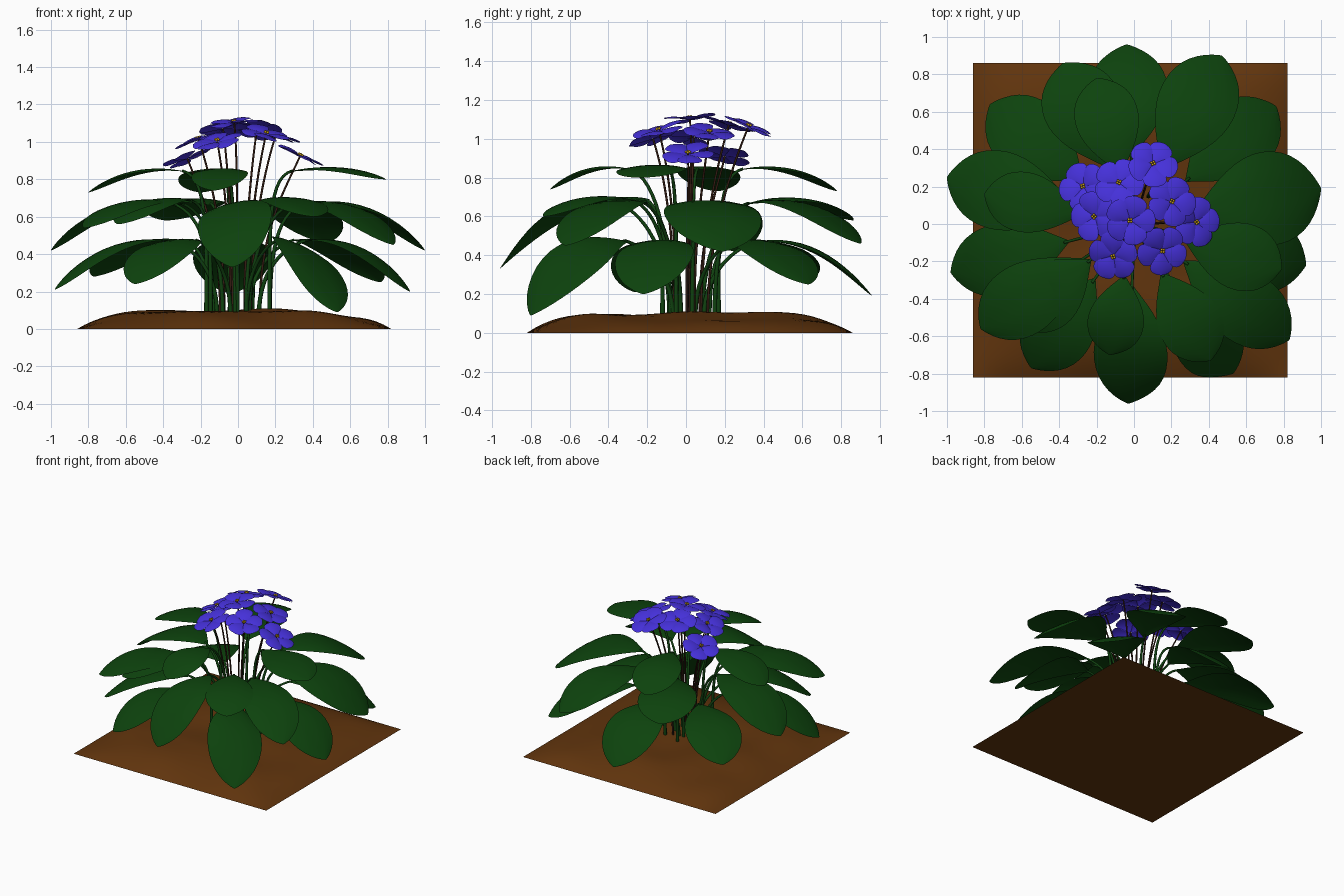
import bpy, bmesh, math, random
from mathutils import Vector, Matrix, noise

if "Cube" in bpy.data.objects:
    bpy.data.objects.remove(bpy.data.objects["Cube"])

random.seed(4)


def material(name, rgb):
    m = bpy.data.materials.new(name)
    m.diffuse_color = (*rgb, 1)
    m.use_nodes = True
    m.node_tree.nodes["Principled BSDF"].inputs["Base Color"].default_value = m.diffuse_color
    return m


GREEN = material("leaf green", (0.004, 0.056, 0.004))
STALK = material("petiole green", (0.005, 0.055, 0.005))
BROWN = material("flower stalk", (0.035, 0.012, 0.006))
VIOLET = material("petal violet", (0.06, 0.03, 0.7))
YELLOW = material("stamen yellow", (0.6, 0.35, 0.01))
EARTH = material("soil brown", (0.12, 0.035, 0.004))


def mesh_object(name, bm, mat, level=0):
    me = bpy.data.meshes.new(name)
    bm.to_mesh(me)
    bm.free()
    for p in me.polygons:
        p.use_smooth = True
    me.materials.append(mat)
    ob = bpy.data.objects.new(name, me)
    bpy.context.collection.objects.link(ob)
    if level:
        s = ob.modifiers.new("smooth", 'SUBSURF')
        s.levels = s.render_levels = level
    return ob


def stalk(name, a, b, c, d, radius, end, mat):
    """Tapered bezier tube from a to d with handles b and c."""
    cu = bpy.data.curves.new(name, 'CURVE')
    cu.dimensions = '3D'
    cu.bevel_depth = radius
    cu.bevel_resolution = 2
    cu.resolution_u = 14
    cu.use_fill_caps = True
    sp = cu.splines.new('BEZIER')
    sp.bezier_points.add(1)
    p, q = sp.bezier_points
    for k in (p, q):
        k.handle_left_type = k.handle_right_type = 'FREE'
    p.co, p.handle_left, p.handle_right = a, a, b
    q.co, q.handle_left, q.handle_right = d, c, d
    q.radius = end
    cu.materials.append(mat)
    bpy.context.collection.objects.link(bpy.data.objects.new(name, cu))


def sheet(bm, rows):
    """Skin a grid of points, one row after another."""
    grid = [[bm.verts.new(p) for p in r] for r in rows]
    for r0, r1 in zip(grid, grid[1:]):
        for i in range(len(r0) - 1):
            bm.faces.new((r0[i], r0[i + 1], r1[i + 1], r1[i]))


# soil: low mound on a square, flat underneath
bm = bmesh.new()
bmesh.ops.create_grid(bm, x_segments=40, y_segments=40, size=0.84)
for v in bm.verts:
    u, w = abs(v.co.x / 0.84), abs(v.co.y / 0.84)
    lift = (1 - u ** 5) * (1 - w ** 5)
    v.co.z = lift * (0.095 + 0.03 * noise.noise(v.co * 2.6))
    v.co += Vector((-0.02, 0.02, 0))
mesh_object("soil_mound", bm, EARTH)
bm = bmesh.new()
bmesh.ops.create_grid(bm, x_segments=1, y_segments=1, size=0.84)
bmesh.ops.translate(bm, verts=bm.verts, vec=(-0.02, 0.02, 0))
bmesh.ops.reverse_faces(bm, faces=bm.faces)
mesh_object("soil_underside", bm, EARTH)

# leaf outline: (position along blade, share of half width)
OUTLINE = [(0, .03), (.07, .22), (.2, .58), (.36, .88), (.52, 1.02), (.68, 1.0),
           (.82, .84), (.92, .55), (.98, .22), (1, .02)]


def leaf(name, tip, half, start_r, start_z, lift, roll):
    tip = Vector(tip)
    out = Vector((tip.x, tip.y, 0)).normalized()
    a = out * start_r + Vector((0, 0, start_z))
    mid = a.lerp(tip, 0.55)
    mid.z = start_z + lift
    side = Vector((-out.y, out.x, 0))
    rows = []
    for t, w in OUTLINE:
        c = a * (1 - t) ** 2 + mid * 2 * t * (1 - t) + tip * t * t
        tan = ((mid - a) * (1 - t) + (tip - mid) * t).normalized()
        s = Matrix.Rotation(roll * (1 - t ** 4), 3, tan) @ side
        up = tan.cross(s)
        rows.append([c + s * (k * half * w) - up * (0.16 * half * w * k * k - 0.05 * half * w * abs(k))
                     for k in (-1, -.66, -.33, 0, .33, .66, 1)])
    bm = bmesh.new()
    sheet(bm, rows)
    bmesh.ops.recalc_face_normals(bm, faces=bm.faces)
    if sum(f.normal.z for f in bm.faces) < 0:
        bmesh.ops.reverse_faces(bm, faces=bm.faces)
    mesh_object(name, bm, GREEN, 1)
    # petiole
    root = out * random.uniform(0.06, 0.2) + Vector((0, 0, 0.08))
    stalk(name + "_petiole", root, root + Vector((0, 0, 0.6 * (start_z - 0.1))),
          a - (mid - a).normalized() * 0.12, a.lerp(mid, 0.08), 0.012, 0.6, STALK)


# tiers of leaves: tip x, y, z, half width, roll
TIERS = {
    "low": (0.36, 0.47, 0.07, [
        (-.04, .96, .19, .21, 0), (.76, .63, .25, .2, 0), (.92, -.22, .2, .2, 0),
        (.53, -.8, .09, .2, -.3), (-.55, -.77, .24, .19, 0), (-.98, -.26, .21, .19, 0),
        (-.77, .64, .28, .2, 0)]),
    "middle": (0.33, 0.66, 0.11, [
        (1.0, .19, .42, .25, 0), (.47, .9, .46, .21, 0), (-.38, .86, .58, .21, 0),
        (-1.0, .25, .42, .21, 0), (-.82, -.56, .54, .19, 0), (-.03, -.96, .33, .2, .2),
        (.83, -.62, .45, .19, 0)]),
    "inner": (0.3, 0.68, 0.08, [
        (.41, -.73, .6, .17, 0), (-.64, -.53, .56, .18, 0)]),
    "top": (0.28, 0.84, 0.07, [
        (.79, -.24, .8, .18, 0), (-.2, .78, .73, .17, 0), (-.8, .16, .73, .16, 0),
        (-.13, -.7, .74, .15, 0)]),
}
for tier, (r, z, lift, leaves) in TIERS.items():
    for i, (x, y, tz, half, roll) in enumerate(leaves):
        leaf(f"{tier}_leaf_{i + 1}", (x, y, tz), half, r, z, lift, roll)


def flower(name, pos, spin):
    pos = Vector(pos)
    out = Vector((pos.x, pos.y - 0.04, 0))
    normal = (Vector((0, 0, 1)) + out * 1.0 + out.normalized() * 0.12).normalized()
    place = Matrix.Translation(pos) @ normal.to_track_quat('Z', 'Y').to_matrix().to_4x4()
    # five rounded petals, each at its own slight tilt
    bm = bmesh.new()
    for k in range(5):
        turn = (Matrix.Rotation(spin + k * math.tau / 5, 4, 'Z')
                @ Matrix.Rotation(random.uniform(-.1, .06), 4, 'Y')
                @ Matrix.Rotation(random.uniform(-.12, .12), 4, 'X'))
        rows = []
        for t, w in ((0, .1), (.2, .45), (.45, .9), (.7, 1.05), (.88, .84), (.97, .46), (1, .1)):
            rows.append([place @ turn @ Vector((0.006 + 0.13 * t, s * 0.064 * w,
                         0.014 * math.sin(2.8 * t) - 0.01 * s * s * w))
                         for s in (-1, -.5, 0, .5, 1)])
        sheet(bm, rows)
    mesh_object(name + "_petals", bm, VIOLET, 1)
    # stamens
    bm = bmesh.new()
    for k in range(4):
        off = Matrix.Rotation(k * math.pi / 2, 4, 'Z') @ Vector((0.009, 0, 0.014))
        bmesh.ops.create_icosphere(bm, subdivisions=1, radius=0.008,
                                   matrix=place @ Matrix.Translation(off))
    mesh_object(name + "_stamens", bm, YELLOW)
    # stalk
    root = Vector((pos.x * 0.35, pos.y * 0.35, 0.08))
    stalk(name + "_stalk", root, root + Vector((0, 0, 0.45)),
          pos - normal * 0.2, pos, 0.007, 0.7, BROWN)


FLOWERS = [(-.27, .2, .91), (-.08, .22, 1.07), (.1, .32, 1.06), (.2, .12, 1.03),
           (.33, .01, .92), (-.21, .04, 1.01), (-.02, .02, 1.1), (.15, -.14, 1.04),
           (-.11, -.17, 1.0)]
for i, p in enumerate(FLOWERS):
    flower(f"flower_{i + 1}", p, random.uniform(0, 1.25))
